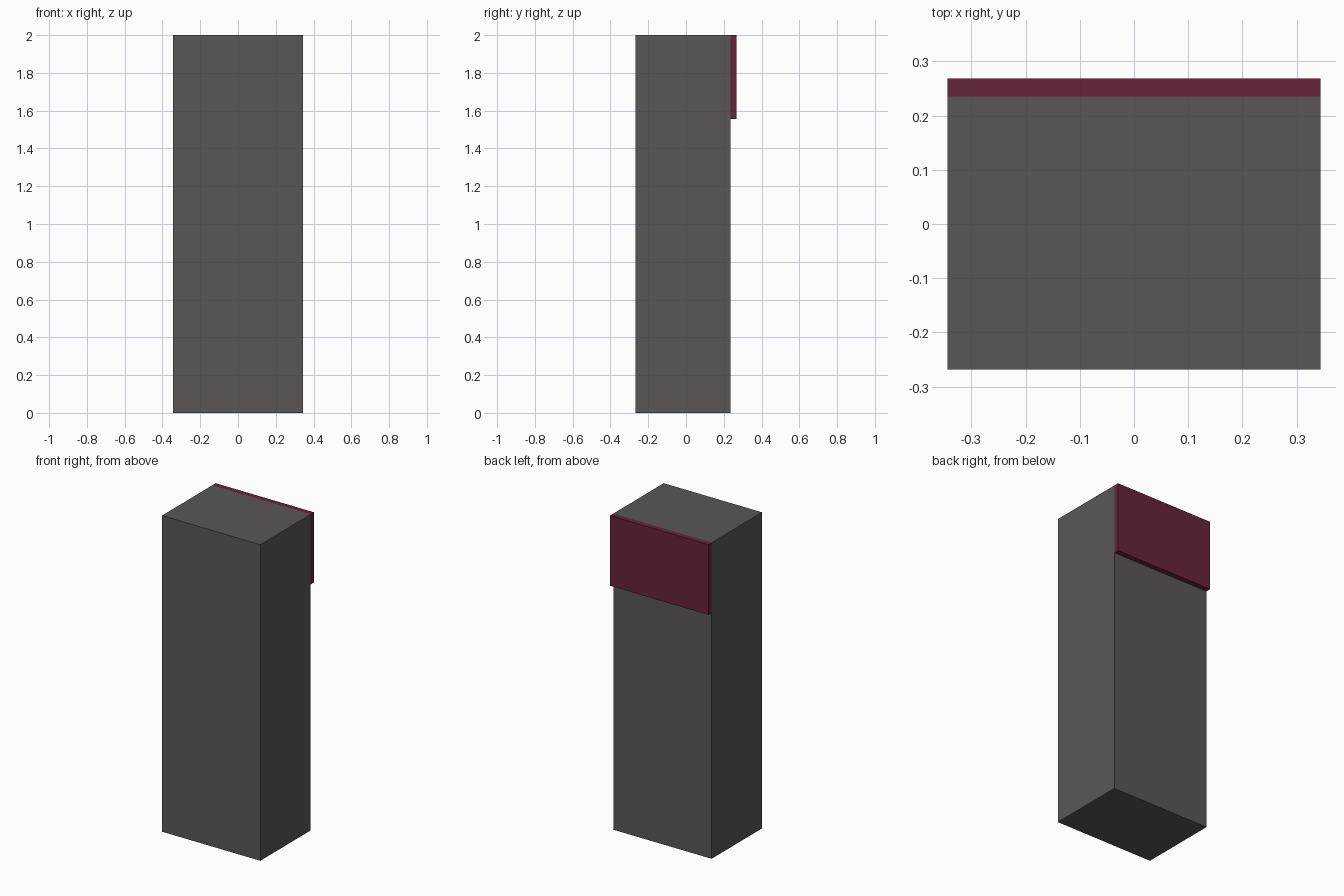
import bpy
import bmesh
from mathutils import Vector

if "Cube" in bpy.data.objects:
    bpy.data.objects.remove(bpy.data.objects["Cube"])


def material(name, color):
    mat = bpy.data.materials.new(name)
    mat.diffuse_color = (*color, 1)
    mat.use_nodes = True
    mat.node_tree.nodes["Principled BSDF"].inputs["Base Color"].default_value = mat.diffuse_color
    return mat


def box(name, low, high, mat):
    low, high = Vector(low), Vector(high)
    bm = bmesh.new()
    bmesh.ops.create_cube(bm, size=1)
    bmesh.ops.scale(bm, vec=high - low, verts=bm.verts)
    bmesh.ops.translate(bm, vec=(low + high) / 2, verts=bm.verts)
    mesh = bpy.data.meshes.new(name)
    bm.to_mesh(mesh)
    bm.free()
    mesh.materials.append(mat)
    obj = bpy.data.objects.new(name, mesh)
    bpy.context.collection.objects.link(obj)
    return obj


HALF_W = 0.344

# Tall cabinet body
box("cabinet_body", (-HALF_W, -0.268, 0), (HALF_W, 0.235, 2),
    material("dark_grey", (0.1, 0.097, 0.092)))

# Thin panel on the upper back
box("upper_back_panel", (-HALF_W, 0.235, 1.556), (HALF_W, 0.268, 2),
    material("maroon", (0.13, 0.018, 0.038)))
